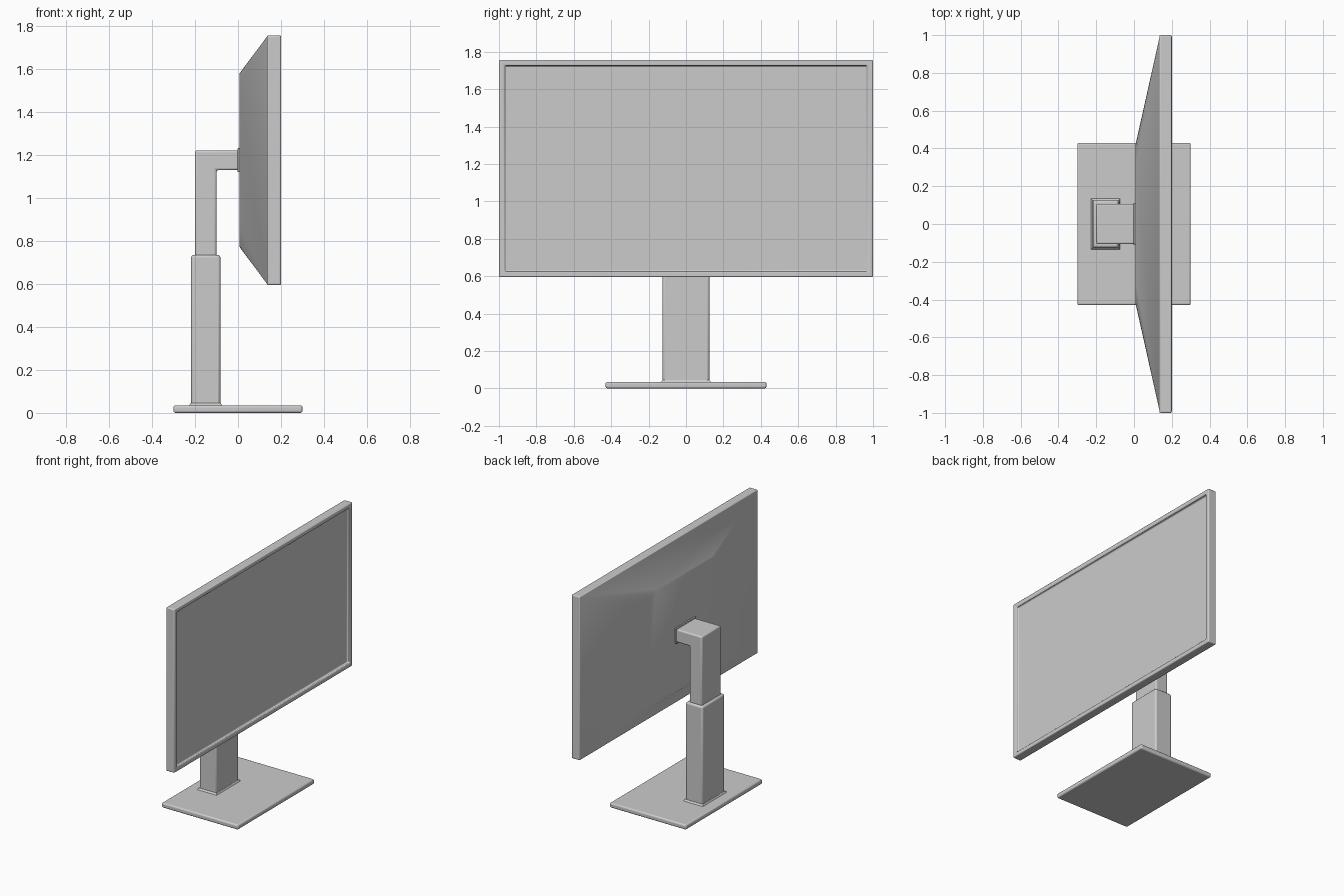
import bpy, bmesh
from math import radians, cos, sin, pi
from mathutils import Vector

old = bpy.data.objects.get("Cube")
if old:
    bpy.data.objects.remove(old, do_unlink=True)

# One plain grey for everything
GREY = (0.6, 0.6, 0.6, 1)
grey = bpy.data.materials.new("light_grey")
grey.use_nodes = True
grey.diffuse_color = GREY
grey.node_tree.nodes["Principled BSDF"].inputs["Base Color"].default_value = GREY


def finish(name, bm, bevel=0.0, angle=30):
    """Turn a bmesh into a named, softly bevelled object."""
    bmesh.ops.recalc_face_normals(bm, faces=bm.faces)
    mesh = bpy.data.meshes.new(name)
    bm.to_mesh(mesh)
    bm.free()
    mesh.materials.append(grey)
    obj = bpy.data.objects.new(name, mesh)
    bpy.context.collection.objects.link(obj)
    bpy.ops.object.select_all(action='DESELECT')
    obj.select_set(True)
    bpy.context.view_layer.objects.active = obj
    bpy.ops.object.shade_smooth_by_angle(angle=radians(angle))
    if bevel:
        mod = obj.modifiers.new("soft_edges", 'BEVEL')
        mod.width = bevel
        mod.segments = 3
        mod.limit_method = 'ANGLE'
        mod.angle_limit = radians(30)
    return obj


def box(lo, hi):
    """Bmesh box between two corners."""
    bm = bmesh.new()
    bmesh.ops.create_cube(bm, size=1)
    for v in bm.verts:
        v.co = Vector([lo[i] + (v.co[i] + 0.5) * (hi[i] - lo[i]) for i in range(3)])
    return bm


def prism(profile, half_width):
    """Extrude an x-z profile symmetrically along y."""
    bm = bmesh.new()
    face = bm.faces.new([bm.verts.new((x, -half_width, z)) for x, z in profile])
    ext = bmesh.ops.extrude_face_region(bm, geom=[face])
    for v in ext["geom"]:
        if isinstance(v, bmesh.types.BMVert):
            v.co.y = half_width
    return bm


# Foot plate
finish("base_plate", box((-0.3, -0.43, 0), (0.3, 0.43, 0.035)), 0.01)

# Flared skirt where the column meets the plate
skirt = box((-0.23, -0.14, 0.03), (-0.07, 0.14, 0.046))
for v in skirt.verts:
    if v.co.z > 0.04:
        v.co.x = -0.15 + (v.co.x + 0.15) * 0.87
        v.co.y *= 0.89
finish("column_skirt", skirt)

# Lower column
finish("lower_column", box((-0.218, -0.125, 0.03), (-0.082, 0.125, 0.735)), 0.012)

# Sliding neck with the arm that carries the screen
neck = [(-0.2, 0.7), (-0.1, 0.7), (-0.1, 1.13), (0.03, 1.13), (0.03, 1.222), (-0.2, 1.222)]
finish("neck_arm", prism(neck, 0.107), 0.01)

# Screen panel with a recessed display
Z_LOW, Z_HIGH = 0.595, 1.757
panel = box((0.135, -1, Z_LOW), (0.2, 1, Z_HIGH))
front = max(panel.faces, key=lambda f: f.calc_center_median().x)
bmesh.ops.inset_region(panel, faces=[front], thickness=0.045, depth=0)
inner = max(panel.faces, key=lambda f: (round(f.calc_center_median().x, 3),
                                        -f.calc_center_median().yz.length
                                        if hasattr(f.calc_center_median(), "yz") else 0))
inner = front if front.is_valid else inner
edges = bmesh.ops.extrude_discrete_faces(panel, faces=[inner])["faces"]
bmesh.ops.translate(panel, vec=(-0.02, 0, 0), verts=edges[0].verts)
finish("screen_panel", panel, 0.007)

# Tapered rear casing: panel rectangle lofted to a rounded rectangle
casing = bmesh.new()
z_mid, half_z, half_y, radius = (Z_LOW + Z_HIGH) / 2, 0.405, 0.42, 0.12
for sy in (-1, 1):
    for sz in (-1, 1):
        casing.verts.new((0.137, sy * 0.997, z_mid + sz * 0.578))
        for i in range(9):
            a = i * pi / 16
            casing.verts.new((0.008, sy * (half_y - radius + radius * cos(a)),
                              z_mid + sz * (half_z - radius + radius * sin(a))))
bmesh.ops.convex_hull(casing, input=casing.verts)
bmesh.ops.dissolve_limit(casing, angle_limit=radians(0.5), verts=casing.verts, edges=casing.edges)
finish("rear_casing", casing, angle=42)

# Small collar where the arm meets the casing
finish("mount_collar", box((-0.002, -0.112, 1.12), (0.02, 0.112, 1.232)), 0.004)
